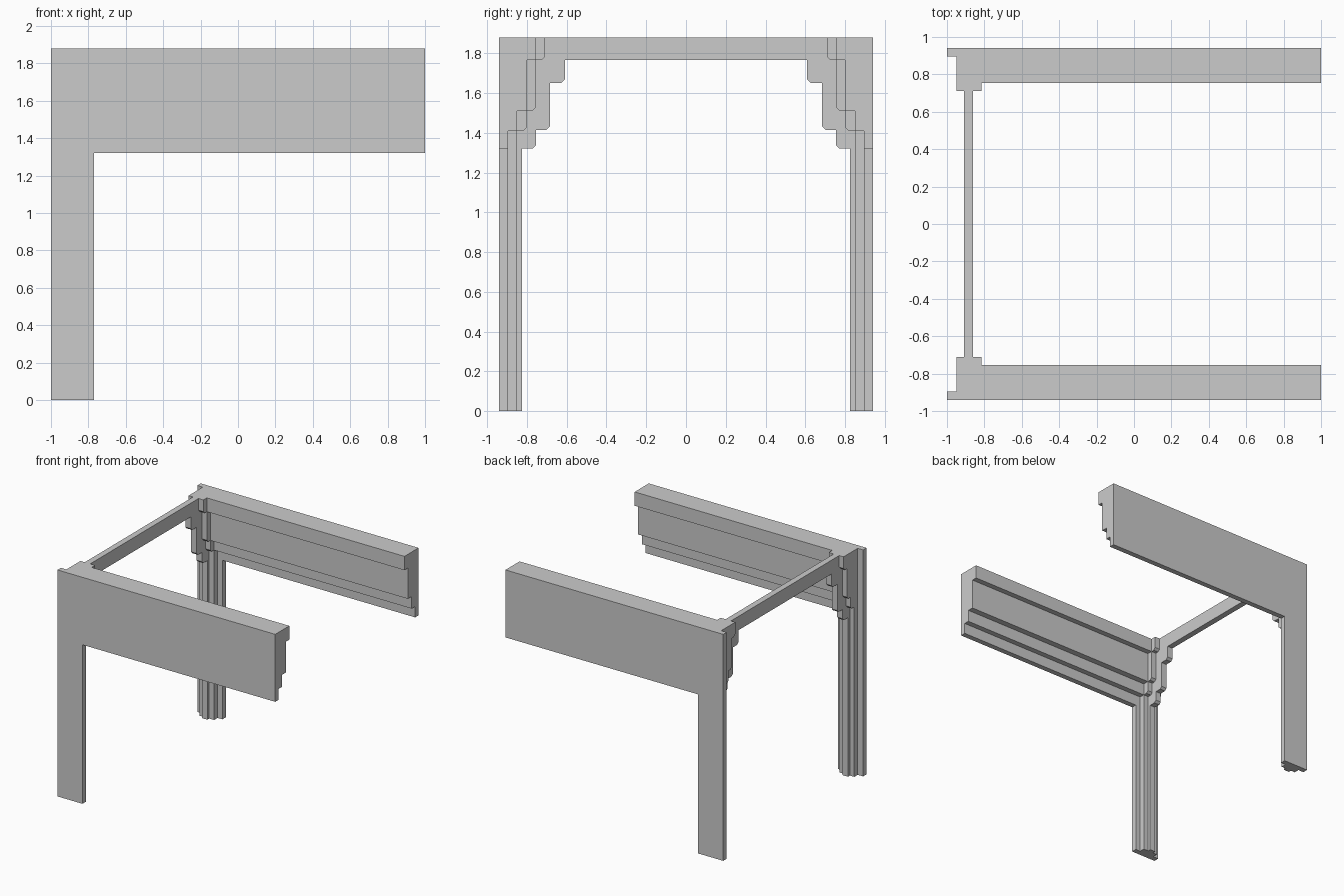
import bpy, bmesh

if "Cube" in bpy.data.objects:
    bpy.data.objects.remove(bpy.data.objects["Cube"])


def prism(name, profile, vec, place):
    """Extrude a closed flat profile along vec; place maps 2D points to 3D."""
    bm = bmesh.new()
    face = bm.faces.new([bm.verts.new(place(a, b)) for a, b in profile])
    ext = bmesh.ops.extrude_face_region(bm, geom=[face])
    verts = [g for g in ext["geom"] if isinstance(g, bmesh.types.BMVert)]
    bmesh.ops.translate(bm, verts=verts, vec=vec)
    bmesh.ops.recalc_face_normals(bm, faces=bm.faces)
    mesh = bpy.data.meshes.new(name)
    bm.to_mesh(mesh)
    bm.free()
    obj = bpy.data.objects.new(name, mesh)
    bpy.context.collection.objects.link(obj)
    return obj


def cross_section(name, profile, x0, x1):
    return prism(name, profile, (x1 - x0, 0, 0), lambda y, z: (x0, y, z))


def steps(levels, chamfer=0.0):
    """Inner stepped edge, top to bottom, from (y, bottom z) levels."""
    pts = [(levels[0][0], TOP)]
    for i, (y, z) in enumerate(levels[:-1]):
        if chamfer:
            pts += [(y, z + chamfer), (y - chamfer, z)]
        else:
            pts.append((y, z))
        pts.append((levels[i + 1][0], z))
    pts.append(levels[-1])
    return pts


TOP, OUT, FACE = 1.88, 0.94, 0.895

beam_edge = steps([(0.755, 1.765), (0.80, 1.51), (0.85, 1.41)])
# steps go outward as they descend, so work with negative y
neg = lambda levels: [(-y, z) for y, z in levels]
beam_edge = steps(neg([(0.755, 1.765), (0.80, 1.51), (0.85, 1.41)]))
pilaster_edge = steps(neg([(0.71, 1.765), (0.755, 1.51), (0.80, 1.41), (0.85, 0)]), 0.018)
bracket_edge = steps(neg([(0.61, 1.65), (0.685, 1.415), (0.755, 1.32), (0.825, 0)]), 0.018)
# the tie bar interrupts the bracket edge at its underside
bracket_edge[0] = (-0.61, 1.765)

for side, s in (("front", 1), ("back", -1)):
    flip = lambda pts: [(s * y, z) for y, z in pts]

    # L-shaped outer wall plate
    plate = [(-1, 0), (-0.77, 0), (-0.77, 1.32), (1, 1.32), (1, TOP), (-1, TOP)]
    prism(side + "_wall_plate", plate, (0, s * (OUT - FACE), 0),
          lambda x, z: (x, -s * OUT, z))

    # Stepped beam moulding along the wall
    beam = beam_edge + [(-FACE, 1.41), (-FACE, TOP)]
    cross_section(side + "_beam_moulding", flip(beam), -0.815, 1)

    # Corbelled pilaster against the wall
    pilaster = pilaster_edge + [(-FACE, 0), (-FACE, TOP)]
    cross_section(side + "_pilaster", flip(pilaster), -0.95, -0.815)

# Central arch: tie bar with stepped brackets and thin posts
half = pilaster_edge[::-1]
left = half + [(y * -1, z) for y, z in pilaster_edge]
inner = [(-y, z) for y, z in bracket_edge[::-1]] + bracket_edge
cross_section("arch_rib", left + inner, -0.91, -0.86)
